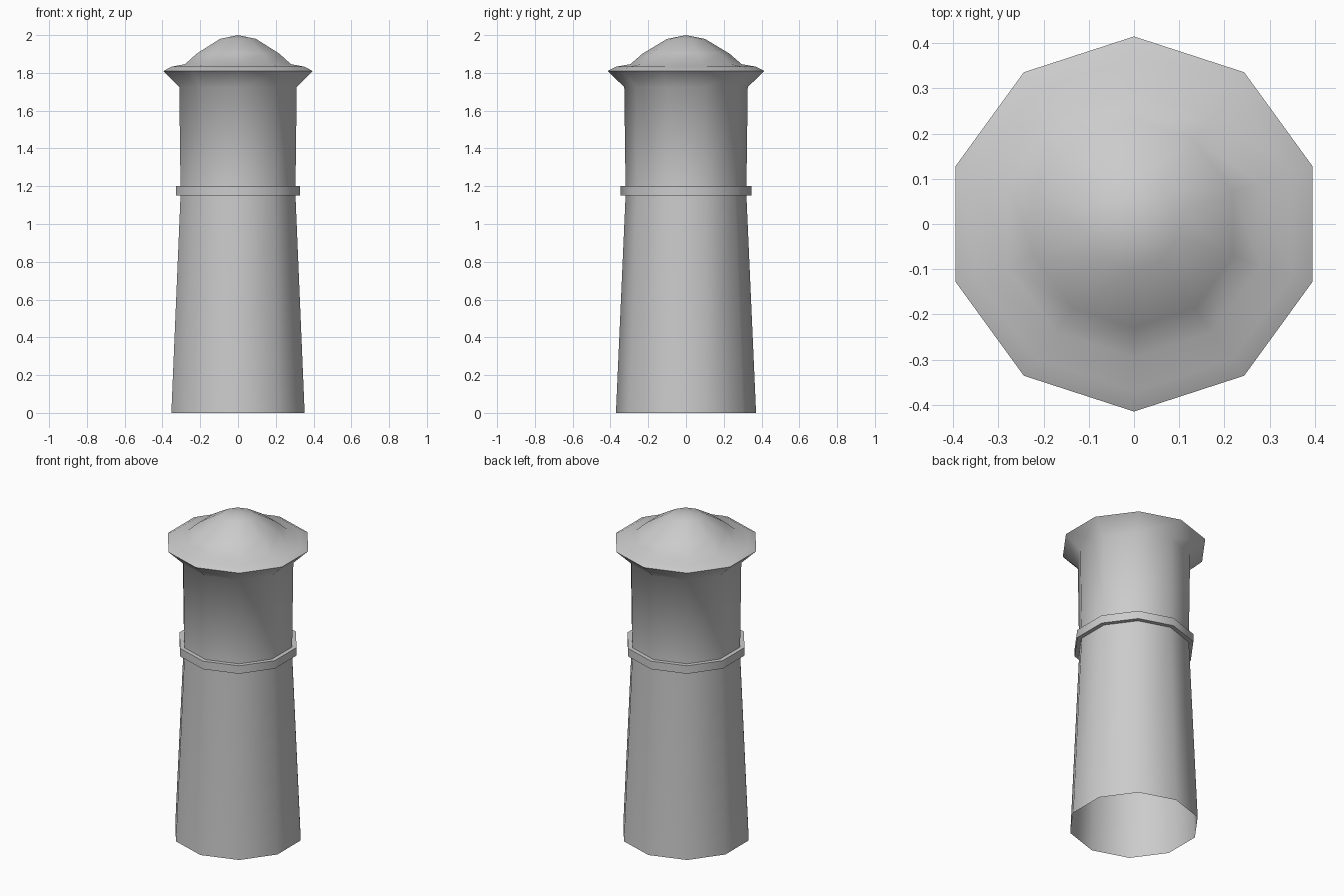
import bpy, bmesh, math

if "Cube" in bpy.data.objects:
    bpy.data.objects.remove(bpy.data.objects["Cube"])

SIDES = 10


def lathe(name, profile, closed=False, angle=60):
    """Spin an (radius, z) profile into a ten-sided shell; radius 0 makes an apex."""
    bm = bmesh.new()
    rings = []
    for r, z in profile:
        if r == 0:
            rings.append([bm.verts.new((0, 0, z))] * SIDES)
        else:
            rings.append([bm.verts.new((r * math.cos(a), r * math.sin(a), z))
                          for a in (math.pi / 2 + math.tau * j / SIDES for j in range(SIDES))])
    pairs = list(zip(rings, rings[1:]))
    if closed:
        pairs.append((rings[-1], rings[0]))
    for low, high in pairs:
        for j in range(SIDES):
            k = (j + 1) % SIDES
            corners = [low[j], low[k], high[k], high[j]]
            bm.faces.new(list(dict.fromkeys(corners)))
    mesh = bpy.data.meshes.new(name)
    bm.to_mesh(mesh)
    bm.free()
    obj = bpy.data.objects.new(name, mesh)
    bpy.context.collection.objects.link(obj)
    bpy.ops.object.select_all(action='DESELECT')
    obj.select_set(True)
    bpy.context.view_layer.objects.active = obj
    bpy.ops.object.shade_smooth_by_angle(angle=math.radians(angle))
    return obj


# Tapered shaft, open underneath, flaring into the cap's underside
lathe("tower_shaft", [(0.371, 0), (0.32, 1.15), (0.32, 1.2), (0.327, 1.725), (0.415, 1.81)])

# Bell-shaped cap
lathe("domed_cap", [(0.415, 1.81), (0.37, 1.833), (0.295, 1.846),
                    (0.23, 1.902), (0.1, 1.98), (0, 2.0)])

# Square-edged band around the shaft
lathe("collar_band", [(0.318, 1.15), (0.346, 1.15), (0.346, 1.2), (0.318, 1.2)], closed=True)
